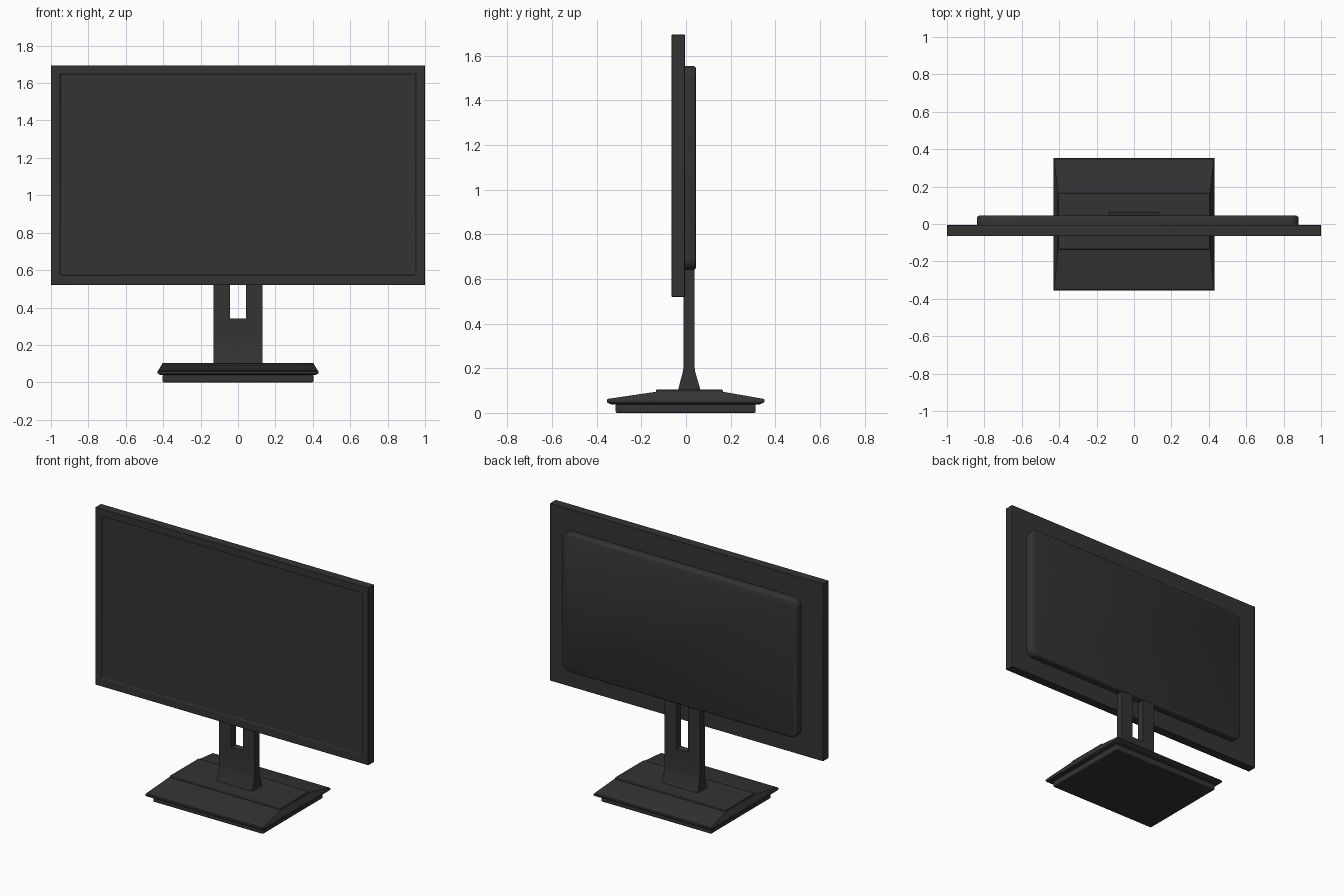
import bpy, bmesh, math

if "Cube" in bpy.data.objects:
    bpy.data.objects.remove(bpy.data.objects["Cube"])

mat = bpy.data.materials.new("dark_plastic")
mat.diffuse_color = (0.033, 0.033, 0.035, 1)
mat.use_nodes = True
mat.node_tree.nodes["Principled BSDF"].inputs["Base Color"].default_value = mat.diffuse_color


def finish(name, bm, bevel=0.0):
    bmesh.ops.recalc_face_normals(bm, faces=bm.faces)
    me = bpy.data.meshes.new(name)
    bm.to_mesh(me)
    bm.free()
    ob = bpy.data.objects.new(name, me)
    bpy.context.collection.objects.link(ob)
    me.materials.append(mat)
    if bevel:
        m = ob.modifiers.new("bevel", 'BEVEL')
        m.width, m.segments, m.limit_method = bevel, 2, 'ANGLE'
    bpy.ops.object.select_all(action='DESELECT')
    bpy.context.view_layer.objects.active = ob
    ob.select_set(True)
    bpy.ops.object.shade_smooth_by_angle(angle=math.radians(35))
    return ob


def loft(name, rings, bevel=0.0):
    """Join rings of equal point count and cap both ends."""
    bm = bmesh.new()
    loops = [[bm.verts.new(p) for p in r] for r in rings]
    n = len(loops[0])
    for a, b in zip(loops, loops[1:]):
        for i in range(n):
            j = (i + 1) % n
            bm.faces.new((a[i], a[j], b[j], b[i]))
    bm.faces.new(loops[0])
    bm.faces.new(loops[-1])
    return finish(name, bm, bevel)


def rect_xz(x0, x1, z0, z1, y):
    return [(x0, y, z0), (x1, y, z0), (x1, y, z1), (x0, y, z1)]


def rect_xy(hx, y0, y1, z):
    return [(-hx, y0, z), (hx, y0, z), (hx, y1, z), (-hx, y1, z)]


def rounded_xz(x0, x1, z0, z1, y, r, inset=0.0, seg=6):
    pts = []
    for cx, cz, a0 in ((x1 - r, z1 - r, 0), (x0 + r, z1 - r, 90),
                       (x0 + r, z0 + r, 180), (x1 - r, z0 + r, 270)):
        for i in range(seg + 1):
            a = math.radians(a0 + 90 * i / seg)
            pts.append((cx + (r - inset) * math.cos(a), y, cz + (r - inset) * math.sin(a)))
    return pts


# Display housing with recessed screen
loft("display_panel", [
    rect_xz(-1, 1, 0.52, 1.695, -0.005),
    rect_xz(-1, 1, 0.52, 1.695, -0.065),
    rect_xz(-0.952, 0.952, 0.57, 1.65, -0.065),
    rect_xz(-0.948, 0.948, 0.574, 1.646, -0.057),
], 0.003)

# Rounded rear cover
cover = (-0.84, 0.88, 0.64, 1.555)
loft("rear_cover", [rounded_xz(*cover, y, 0.05, inset) for y, inset in
                    ((-0.008, 0), (0.004, 0), (0.034, 0), (0.041, 0.004), (0.045, 0.012))])

# Neck: flared foot and solid lower part
neck = [(-0.036, 0.066, 0.098), (-0.031, 0.060, 0.12), (-0.014, 0.041, 0.185),
        (-0.012, 0.039, 0.20), (-0.012, 0.039, 0.34)]
loft("neck_lower", [rect_xy(0.13, *n) for n in neck])

# Neck arms on each side of the cable slot
for name, x0, x1 in (("neck_arm_left", -0.13, -0.042), ("neck_arm_right", 0.044, 0.13)):
    loft(name, [rect_xz(x0, x1, 0.34, 0.70, y) for y in (-0.012, 0.039)])

# Base: sloping slab, raised plate and underside foot
loft("base_slab", [rect_xy(*r) for r in (
    (0.41, -0.335, 0.33, 0.038), (0.427, -0.352, 0.347, 0.045),
    (0.43, -0.355, 0.352, 0.050), (0.43, -0.355, 0.352, 0.058),
    (0.427, -0.350, 0.347, 0.063), (0.408, -0.145, 0.175, 0.093))])
loft("base_top_plate", [rect_xy(0.405, -0.135, 0.165, z) for z in (0.085, 0.104)], 0.004)
loft("base_foot", [rect_xy(0.403, -0.315, 0.312, z) for z in (0.0, 0.040)], 0.006)
